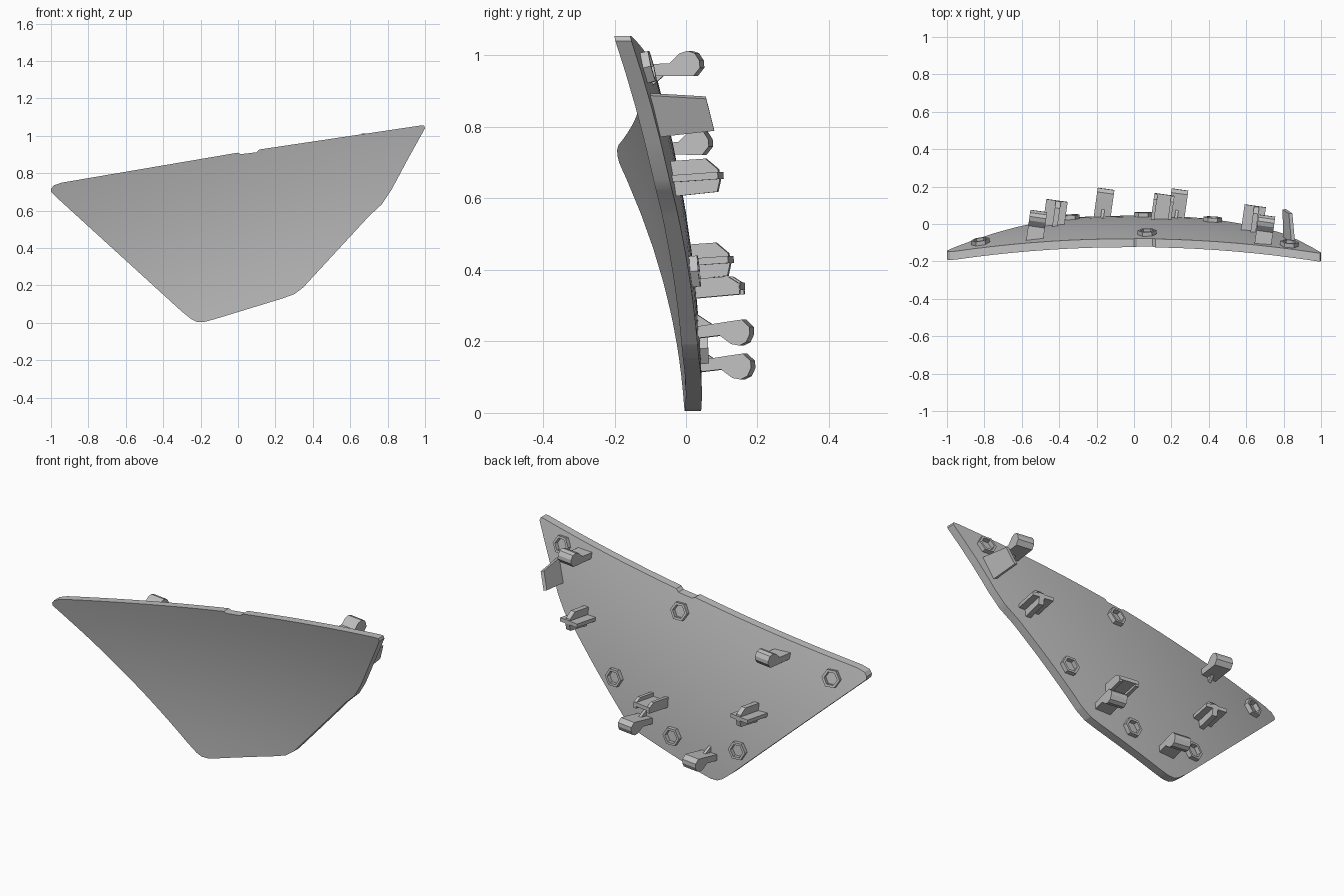
import bpy, bmesh
from math import radians, cos, sin, pi
from mathutils import Matrix, Vector, Euler

if "Cube" in bpy.data.objects:
    bpy.data.objects.remove(bpy.data.objects["Cube"])

grey = bpy.data.materials.new("plain grey")
grey.use_nodes = True
grey.diffuse_color = (0.53, 0.53, 0.53, 1)
grey.node_tree.nodes["Principled BSDF"].inputs["Base Color"].default_value = (0.53, 0.53, 0.53, 1)

THICK = 0.045


def front_y(x, z):
    """Depth of the concave front skin."""
    return -0.15 * z * z + 0.045 * x * z - 0.082 * x * x


def finish(name, bm):
    bmesh.ops.recalc_face_normals(bm, faces=bm.faces[:])
    mesh = bpy.data.meshes.new(name)
    bm.to_mesh(mesh)
    bm.free()
    mesh.materials.append(grey)
    ob = bpy.data.objects.new(name, mesh)
    bpy.context.collection.objects.link(ob)
    return ob


def back_point(x, z):
    return Vector((x, front_y(x, z) + THICK, z))


def clip_frame(x, z):
    """Mounting frame: local y points out of the back."""
    turn = Euler((radians(4), 0, radians(-8))).to_matrix().to_4x4()
    return Matrix.Translation(back_point(x, z)) @ turn


def normal_frame(x, z):
    e = 0.01
    n = Vector((front_y(x - e, z) - front_y(x + e, z), 2 * e,
                front_y(x, z - e) - front_y(x, z + e))).normalized()
    side = n.cross(Vector((0, 0, 1))).normalized()
    up = side.cross(n)
    rot = Matrix((side, n, up)).transposed().to_4x4()
    return Matrix.Translation(back_point(x, z)) @ rot


def prism(bm, profile, width, frame, offset=0):
    """Side profile (out, up) swept across the width."""
    vs = [bm.verts.new((offset - width / 2, d, h)) for d, h in profile]
    face = bm.faces.new(vs)
    new = bmesh.ops.extrude_face_region(bm, geom=[face])["geom"]
    moved = [v for v in new if isinstance(v, bmesh.types.BMVert)]
    bmesh.ops.translate(bm, verts=moved, vec=(width, 0, 0))
    bmesh.ops.transform(bm, verts=vs + moved, matrix=frame)


# Curved panel: flat outline, thickened, sliced into a grid, then bent
outline = [(-1, .715), (-.985, .735), (-.94, .75), (0, .91), (.015, .902),
           (.1, .912), (.115, .927), (.975, 1.055), (.995, 1.055), (1, 1.04),
           (.9, .86), (.82, .71), (.77, .635), (.7, .57), (.4, .245),
           (.35, .19), (.3, .153), (.24, .131), (-.13, .018), (-.18, .005),
           (-.22, .005), (-.25, .02), (-.3, .06), (-.98, .68), (-1, .7)]
bm = bmesh.new()
face = bm.faces.new([bm.verts.new((x, 0, z)) for x, z in outline])
new = bmesh.ops.extrude_face_region(bm, geom=[face])["geom"]
bmesh.ops.translate(bm, vec=(0, THICK, 0),
                    verts=[v for v in new if isinstance(v, bmesh.types.BMVert)])
for axis, start, count in (((1, 0, 0), -0.95, 20), ((0, 0, 1), 0.05, 11)):
    for i in range(count):
        pos = Vector(axis) * (start + i * 0.1 + 0.003)
        bmesh.ops.bisect_plane(bm, geom=bm.verts[:] + bm.edges[:] + bm.faces[:],
                               plane_co=pos, plane_no=axis)
for v in bm.verts:
    v.co.y += front_y(v.co.x, v.co.z)
bmesh.ops.triangulate(bm, faces=[f for f in bm.faces if len(f.verts) > 4])
panel = finish("curved_panel", bm)
bpy.context.view_layer.objects.active = panel
panel.select_set(True)
bpy.ops.object.shade_smooth_by_angle(angle=radians(30))
panel.select_set(False)

# Hook clips: arm with a bulged tip and a gusset at the root
hook = [(-.02, .02), (.1, .03), (.13, .032), (.15, .01), (.15, -.01),
        (.138, -.032), (.118, -.04), (.095, -.034), (.065, -.008), (-.02, -.012)]
gusset = [(-.02, .01), (.06, .01), (.0, .055), (-.02, .055)]
for name, x, z, flip in (("upper_left", .69, .965, -1), ("upper_right", -.53, .745, -1),
                         ("lower_left", .225, .22, 1), ("lower_right", -.17, .125, 1)):
    bm = bmesh.new()
    frame = clip_frame(x, z)
    prism(bm, [(d, h * flip) for d, h in hook], .09, frame)
    prism(bm, [(d, h * flip) for d, h in gusset], .016, frame)
    finish("hook_clip_" + name, bm)

# Cross clips: flat plate crossed by a chamfered upright fin
fin = [(-.02, .05), (.095, .05), (.128, .018), (.132, -.01), (.122, -.045), (-.02, -.05)]
plate = [(-.02, .01), (.132, .01), (.132, -.01), (-.02, -.01)]
for name, x, z in (("left", .63, .655), ("right", -.43, .42)):
    bm = bmesh.new()
    frame = clip_frame(x, z)
    prism(bm, plate, .115, frame)
    prism(bm, fin, .028, frame, .008)
    finish("cross_clip_" + name, bm)

# Channel clip: plate with a rib along each side
bm = bmesh.new()
frame = clip_frame(.145, .345)
prism(bm, plate, .1, frame)
rib = [(-.02, .03), (.1, .03), (.13, .008), (.13, -.022), (-.02, -.025)]
for side in (-1, 1):
    prism(bm, rib, .018, frame, side * .045)
finish("channel_clip", bm)

# Slanted tab beside the outer edge
bm = bmesh.new()
tab = [(-.02, .06), (.14, .05), (.165, -.045), (.0, -.065)]
frame = Matrix.Translation(back_point(.83, .835)) @ Euler((0, radians(20), radians(4))).to_matrix().to_4x4()
prism(bm, tab, .02, frame)
finish("edge_tab", bm)

# Low hexagonal rings
rings = [(.83, .965), (.07, .825), (.42, .395), (.05, .18), (-.34, .2), (-.82, .675)]
for i, (x, z) in enumerate(rings):
    bm = bmesh.new()
    loops = []
    for r, out in ((.05, -.02), (.05, .022), (.036, .022), (.036, -.02)):
        loops.append([bm.verts.new((r * cos(k * pi / 3), out, r * sin(k * pi / 3)))
                      for k in range(6)])
    for a in range(4):
        la, lb = loops[a], loops[(a + 1) % 4]
        for k in range(6):
            n = (k + 1) % 6
            bm.faces.new((la[k], la[n], lb[n], lb[k]))
    bm.transform(normal_frame(x, z))
    finish("hex_ring_%d" % (i + 1), bm)
